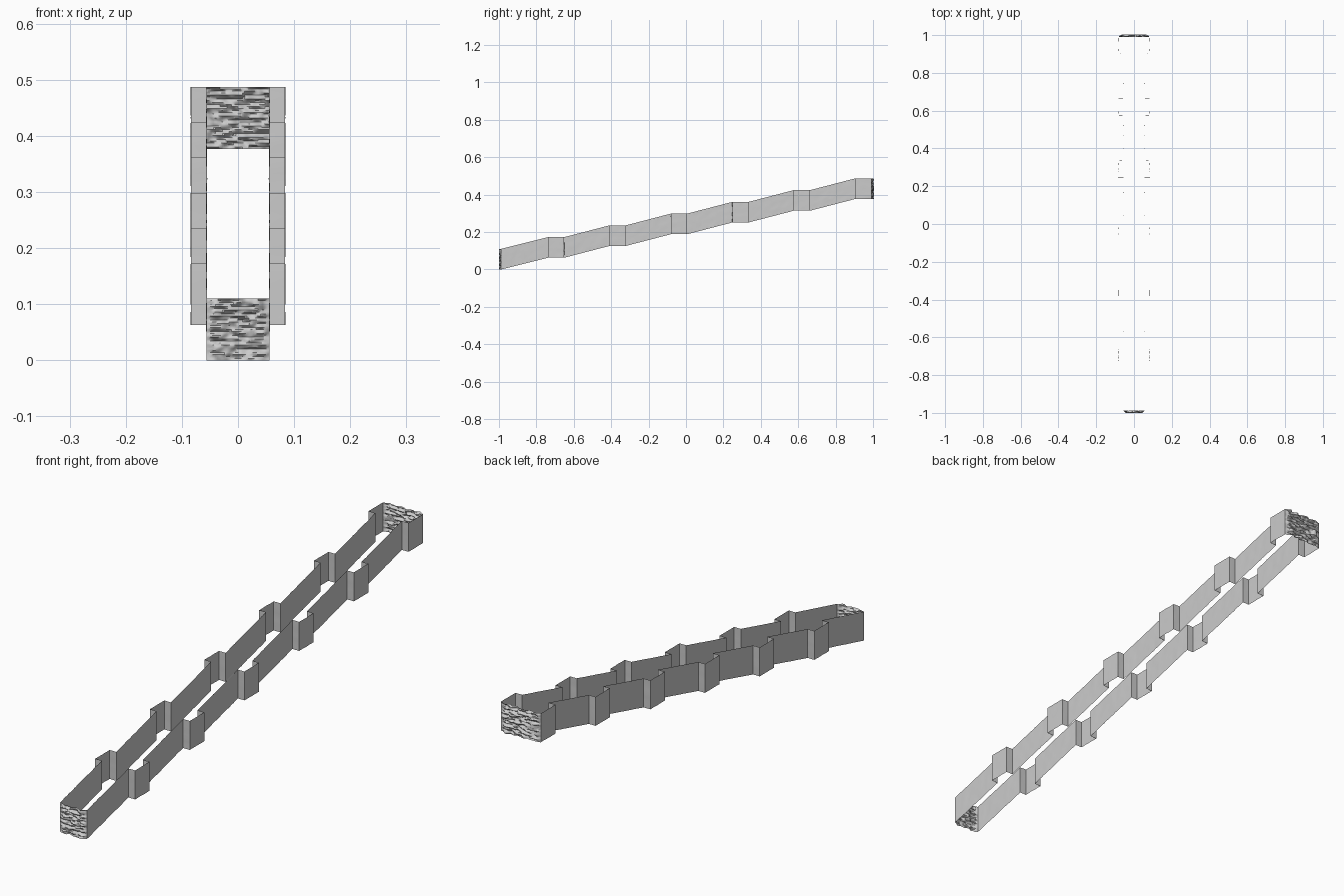
import bpy, bmesh
from mathutils import Vector, noise

if "Cube" in bpy.data.objects:
    bpy.data.objects.remove(bpy.data.objects["Cube"])

INNER, OUTER = 0.056, 0.084   # half widths of stair flights and landings
HEIGHT = 0.11
STEP_Z = 0.0628
N_LAND = 6


def sheet(name, path, cell, rows, push):
    """Vertical wall ribbon along a path of (x, y, base z); push() offsets it along its normal."""
    bm = bmesh.new()
    for a, b in zip(path, path[1:]):
        a, b = Vector(a), Vector(b)
        d = b - a
        n = Vector((d.y, -d.x, 0)).normalized()
        cols = max(2, round(d.length / cell))
        grid = []
        for i in range(cols + 1):
            t = i / cols
            col = []
            for j in range(rows + 1):
                p = a.lerp(b, t) + Vector((0, 0, HEIGHT * j / rows))
                col.append(bm.verts.new(p + n * push(p, t)))
            grid.append(col)
        for i in range(cols):
            for j in range(rows):
                bm.faces.new((grid[i][j], grid[i + 1][j],
                              grid[i + 1][j + 1], grid[i][j + 1]))
    bmesh.ops.remove_doubles(bm, verts=bm.verts, dist=0.0003)
    me = bpy.data.meshes.new(name)
    bm.to_mesh(me)
    bm.free()
    ob = bpy.data.objects.new(name, me)
    bpy.context.collection.objects.link(ob)
    bpy.context.view_layer.objects.active = ob
    ob.select_set(True)
    bpy.ops.object.shade_smooth_by_angle(angle=0.7)
    ob.select_set(False)
    return ob


def fade(t):
    return min(1, 8 * t, 8 * (1 - t))


def side_push(p, t):
    # faint chisel marks
    return 0.0015 * fade(t) * noise.noise(Vector((p.x * 60, p.y * 60, p.z * 60)))


def rock_push(p, t):
    # layered rock, stretched horizontally
    n = noise.noise(Vector((p.x * 45, p.y * 5, p.z * 130)))
    return fade(t) * (0.006 + max(-0.007, min(0.007, 0.016 * n)))


# Side outline: sloping flights alternating with wider level landings
path = [(INNER, -0.988, 0)]
for k in range(N_LAND):
    y0 = -0.738 + 0.3285 * k
    y1 = y0 + 0.087
    z = STEP_Z * (k + 1)
    path += [(INNER, y0, z), (OUTER, y0, z), (OUTER, y1, z)]
    if k < N_LAND - 1:
        path.append((INNER, y1, z))
end_y, end_z = path[-1][1], path[-1][2]

# Side walls, mirrored
side = sheet("side_walls", path, 0.014, 8, side_push)
m = side.modifiers.new("Mirror", 'MIRROR')
m.use_axis[0] = True

# Rough rock walls closing both ends
sheet("front_end_wall", [(-INNER, -0.988, 0), (INNER, -0.988, 0)], 0.004, 32, rock_push)
sheet("back_end_wall", [(OUTER, end_y, end_z), (-OUTER, end_y, end_z)], 0.004, 32, rock_push)
